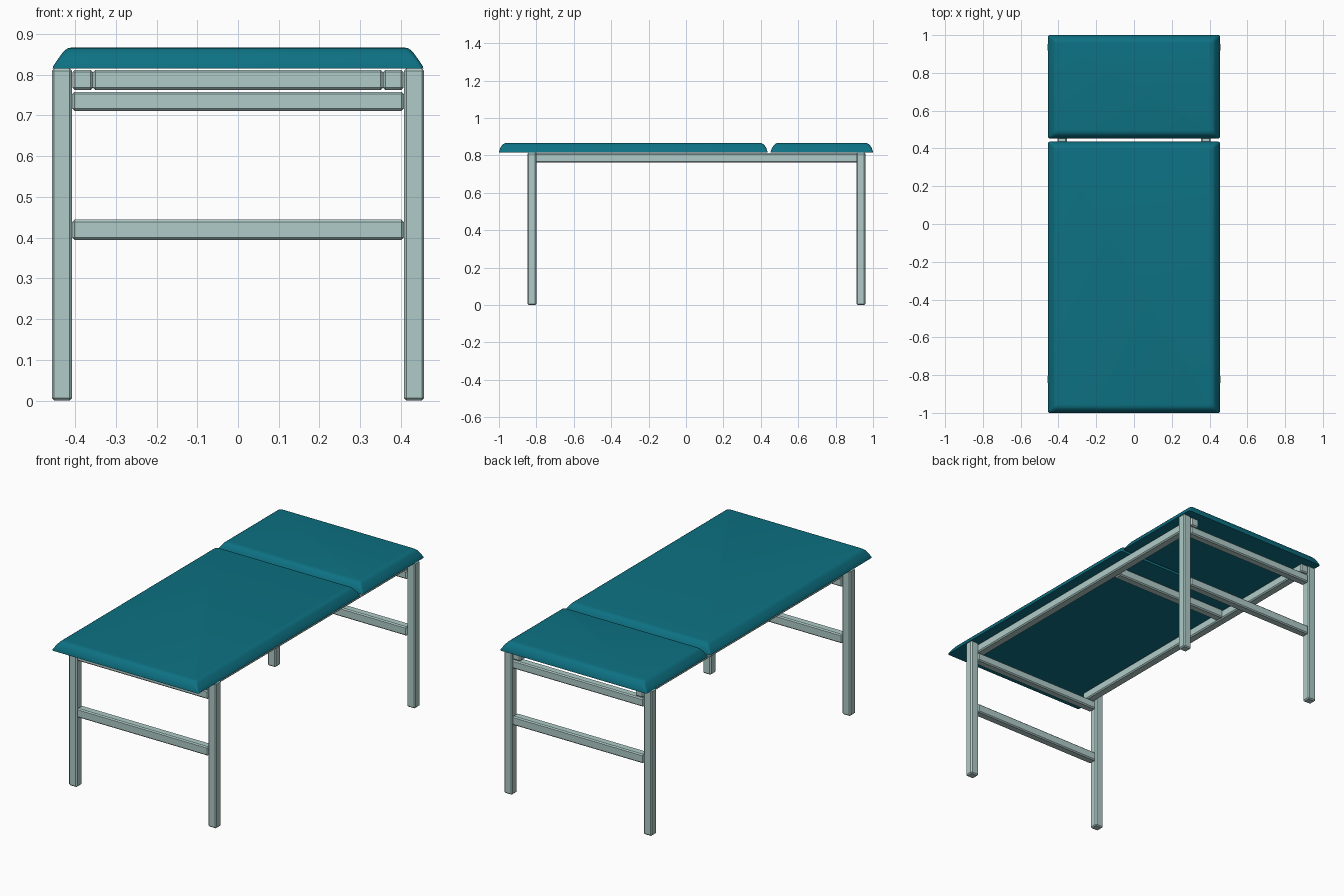
import bpy, bmesh, math

if "Cube" in bpy.data.objects:
    bpy.data.objects.remove(bpy.data.objects["Cube"])


def material(name, rgb):
    m = bpy.data.materials.new(name)
    m.diffuse_color = (*rgb, 1)
    m.use_nodes = True
    m.node_tree.nodes["Principled BSDF"].inputs["Base Color"].default_value = m.diffuse_color
    return m


TEAL = material("teal vinyl", (0.004, 0.165, 0.226))
METAL = material("pale grey green metal", (0.43, 0.60, 0.58))


def finish(name, bm, mat):
    bmesh.ops.recalc_face_normals(bm, faces=bm.faces)
    me = bpy.data.meshes.new(name)
    bm.to_mesh(me)
    bm.free()
    me.materials.append(mat)
    ob = bpy.data.objects.new(name, me)
    bpy.context.collection.objects.link(ob)
    return ob


def tube(name, x, y, z):
    """Square tube with chamfered edges; x, y, z are (min, max) ranges."""
    bm = bmesh.new()
    bmesh.ops.create_cube(bm, size=1)
    for v in bm.verts:
        v.co = [(r[0] + r[1]) / 2 + c * (r[1] - r[0]) for c, r in zip(v.co, (x, y, z))]
    bmesh.ops.bevel(bm, geom=bm.edges[:], offset=0.006, segments=1,
                    affect='EDGES', profile=0.5)
    return finish(name, bm, METAL)


def cushion(name, y0, y1):
    """Padded board lofted from rounded rectangles that shrink upwards."""
    # height, inset across, inset along, corner radius
    levels = [(0.815, 0.0, 0.0, 0.010), (0.820, 0.001, 0.0, 0.012),
              (0.838, 0.013, 0.006, 0.014), (0.852, 0.023, 0.014, 0.016),
              (0.860, 0.030, 0.022, 0.016), (0.865, 0.038, 0.030, 0.014),
              (0.867, 0.050, 0.042, 0.012)]
    steps = 4
    cy, hy = (y0 + y1) / 2, (y1 - y0) / 2
    bm = bmesh.new()
    rings = []
    for z, ix, iy, r in levels:
        ring = []
        for q, (sx, sy) in enumerate([(1, 1), (-1, 1), (-1, -1), (1, -1)]):
            for k in range(steps + 1):
                a = math.pi / 2 * (q + k / steps)
                ring.append(bm.verts.new((sx * (0.455 - ix - r) + r * math.cos(a),
                                          cy + sy * (hy - iy - r) + r * math.sin(a), z)))
        rings.append(ring)
    n = len(rings[0])
    for a, b in zip(rings, rings[1:]):
        for i in range(n):
            j = (i + 1) % n
            bm.faces.new((a[i], a[j], b[j], b[i]))
    bm.faces.new(rings[0][::-1])
    bm.faces.new(rings[-1])
    ob = finish(name, bm, TEAL)
    bpy.ops.object.select_all(action='DESELECT')
    ob.select_set(True)
    bpy.context.view_layer.objects.active = ob
    bpy.ops.object.shade_smooth_by_angle(angle=math.radians(40))


# Padded top in two sections
cushion("body_cushion", -1.0, 0.436)
cushion("head_cushion", 0.453, 1.0)

# End frames: two legs and two crossbars each
ends = {"front": (-0.847, -0.800), "back": (0.912, 0.959)}
for end, y in ends.items():
    for side, x in (("left", (-0.457, -0.407)), ("right", (0.407, 0.457))):
        tube(f"{end}_{side}_leg", x, y, (0.0, 0.815))
    tube(f"{end}_upper_crossbar", (-0.407, 0.407), y, (0.711, 0.758))
    tube(f"{end}_lower_crossbar", (-0.407, 0.407), y, (0.394, 0.444))

# Long rails resting on the upper crossbars
for side, x in (("left", (-0.406, -0.356)), ("right", (0.356, 0.406))):
    tube(f"{side}_long_rail", x, (-0.847, 0.959), (0.762, 0.812))

# Cross rail under the body cushion
tube("middle_cross_rail", (-0.356, 0.356), (0.262, 0.310), (0.762, 0.812))
